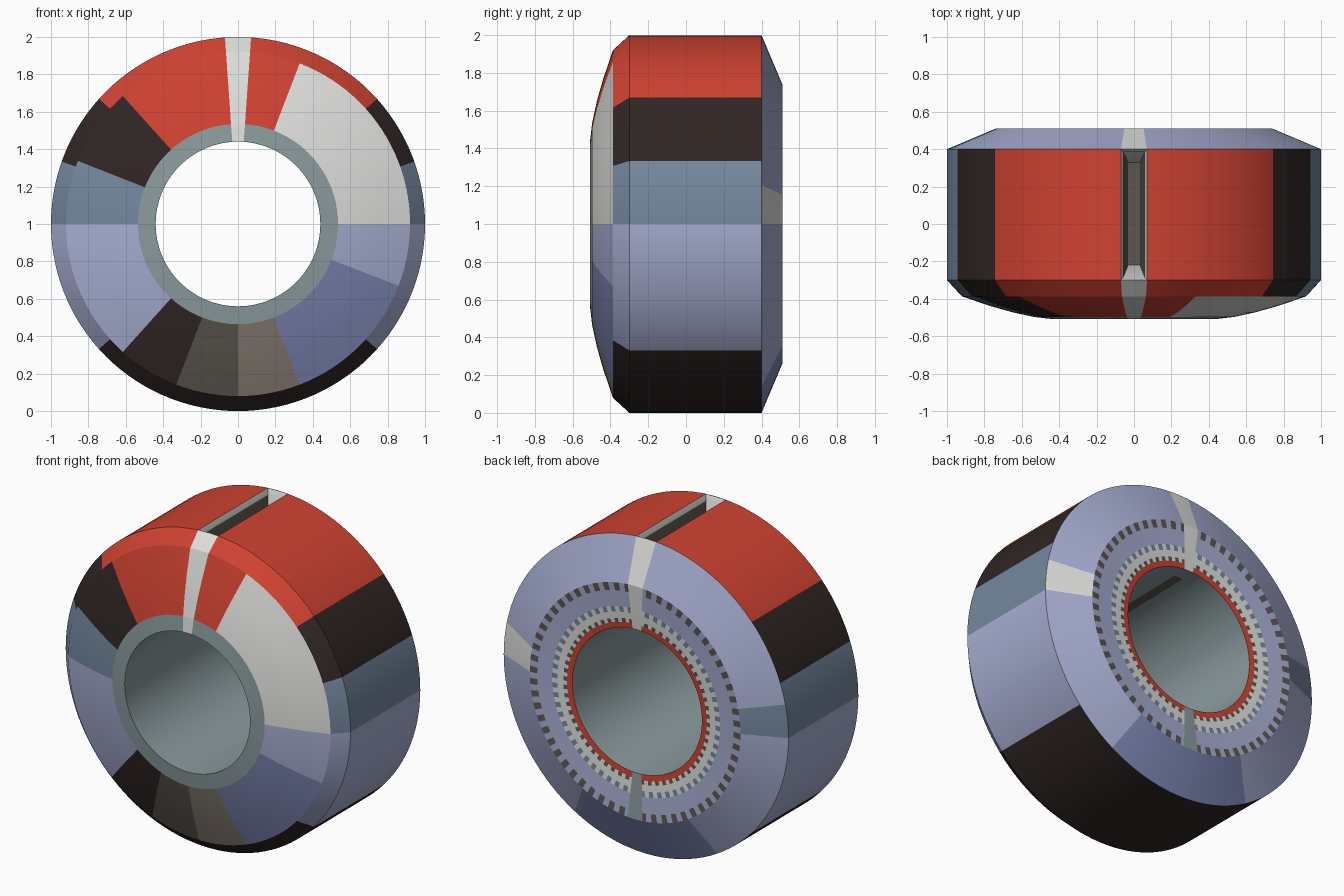
import bpy, bmesh, math
from mathutils import Vector

if "Cube" in bpy.data.objects:
    bpy.data.objects.remove(bpy.data.objects["Cube"])

# Flat colours, given as sRGB bytes and converted to linear
PALETTE = {
    "red": (207, 66, 50), "dark_brown": (48, 38, 36), "slate": (116, 136, 158),
    "lavender": (167, 174, 210), "pale_grey": (222, 222, 220), "grey_teal": (139, 155, 158),
    "taupe": (135, 124, 114), "dark_taupe": (92, 86, 78), "blue": (122, 132, 176),
}


def lin(c):
    c /= 255
    return c / 12.92 if c <= 0.04045 else ((c + 0.055) / 1.055) ** 2.4


MATS = {}
for key, rgb in PALETTE.items():
    m = bpy.data.materials.new(key)
    m.diffuse_color = (*[lin(c) for c in rgb], 1)
    m.use_nodes = True
    m.node_tree.nodes["Principled BSDF"].inputs["Base Color"].default_value = m.diffuse_color
    MATS[key] = m

# Angular divisions: every 3 degrees plus the colour boundaries
BREAKS = [0, 12, 19.5, 42, 69, 86, 94, 132, 138, 158.5, 160.5, 168, 180, 222, 228, 240,
          249, 266, 270, 274, 291, 300, 318, 339]
ANGLES = sorted(set(float(a) for a in list(range(0, 360, 3)) + BREAKS))


def pt(r, y, deg):
    a = math.radians(deg)
    return Vector((r * math.cos(a), y, 1 + r * math.sin(a)))


def finish(name, bm, used):
    me = bpy.data.meshes.new(name)
    bm.to_mesh(me)
    bm.free()
    for key in used:
        me.materials.append(MATS[key])
    ob = bpy.data.objects.new(name, me)
    bpy.context.collection.objects.link(ob)
    bpy.context.view_layer.objects.active = ob
    ob.select_set(True)
    bpy.ops.object.shade_smooth_by_angle(angle=math.radians(20))
    ob.select_set(False)
    return ob


def ring(name, profile, rule):
    """Spin (radius, y) points round the y axis; rule(row, angle) gives a colour or None for a gap."""
    bm = bmesh.new()
    used = []
    n = len(ANGLES)
    grid = [[bm.verts.new(pt(r, y, a)) for a in ANGLES] for r, y in profile]
    for i in range(len(profile) - 1):
        for j in range(n):
            k = (j + 1) % n
            mid = (ANGLES[j] + (ANGLES[k] if k else 360)) / 2
            col = rule(i, mid)
            if col is None:
                continue
            if col not in used:
                used.append(col)
            f = bm.faces.new((grid[i][j], grid[i + 1][j], grid[i + 1][k], grid[i][k]))
            f.material_index = used.index(col)
    return finish(name, bm, used)


def in_slot(a):
    return 86 < a < 94


def by_height(a):
    h = math.sin(math.radians(a))
    for limit, col in ((0.668, "red"), (0.333, "dark_brown"), (0, "slate"), (-0.668, "lavender")):
        if h > limit:
            return col
    return "dark_brown"


# Front collar around the hole
ring("front_collar", [(0.44, -0.508), (0.535, -0.497)],
     lambda i, a: "pale_grey" if in_slot(a) else "grey_teal")

# Front cone, painted in wedges
WEDGES = [(69, "pale_grey"), (132, "red"), (158.5, "dark_brown"), (180, "slate"), (228, "lavender"),
          (249, "dark_brown"), (270, "dark_taupe"), (291, "taupe"), (339, "blue"), (360, "lavender")]


def front_rule(i, a):
    if in_slot(a):
        return "pale_grey"
    return next(col for end, col in WEDGES if a < end)


ring("front_cone", [(0.535, -0.497), (0.65, -0.472), (0.77, -0.438), (0.92, -0.387)], front_rule)

# Bevel and outer tread, striped by height, open at the slot
ring("front_bevel", [(0.92, -0.387), (1, -0.3)],
     lambda i, a: "pale_grey" if in_slot(a) else by_height(a))
ring("outer_band", [(1, -0.3), (1, 0.4)], lambda i, a: None if in_slot(a) else by_height(a))


# Back cone with a few coloured wedges
def back_rule(i, a):
    if in_slot(a) or a < 12:
        return "pale_grey"
    if 168 < a < 180:
        return "slate"
    return "blue" if 240 < a < 300 else "lavender"


ring("back_cone", [(1, 0.4), (0.74, 0.51)], back_rule)


# Back plate with rings of small alternating marks
def plate_rule(i, a):
    if in_slot(a):
        return "pale_grey"
    if 266 < a < 274:
        return "grey_teal"
    odd = int(a // 3) % 2
    pairs = [("dark_taupe", "lavender"), ("lavender", "lavender"), ("slate", "pale_grey"),
             ("pale_grey", "pale_grey"), ("dark_taupe", "pale_grey"), ("red", "red")]
    return pairs[i][odd]


ring("back_plate", [(0.74, 0.51), (0.69, 0.507), (0.59, 0.5), (0.555, 0.498), (0.515, 0.495),
                    (0.49, 0.493), (0.455, 0.49)], plate_rule)

# Bore wall, with the slot floor as a darker strip
ring("bore", [(0.455, 0.49), (0.453, 0.4), (0.442, -0.3), (0.44, -0.508)],
     lambda i, a: "dark_taupe" if i == 1 and in_slot(a) else "grey_teal")

# Slot in the top: radial walls with a pale lip, sloping ends, floor
bm = bmesh.new()
used = ["dark_taupe", "pale_grey"]
R = [0.46, 0.965, 1.0]
Y0 = [-0.22, -0.285, -0.3]
Y1 = [0.33, 0.385, 0.4]


def quad(points, mat):
    bm.faces.new([bm.verts.new(p) for p in points]).material_index = mat


for k in range(2):
    lip = k == 1
    hi, lo = k + 1, k
    for s in (-1, 1):
        a_lo, a_hi = 90 + s * (3.4 if k else 3.9), 90 + s * (4.0 if k else 3.4)
        q = [pt(R[lo], Y0[lo], a_lo), pt(R[lo], Y1[lo], a_lo),
             pt(R[hi], Y1[hi], a_hi), pt(R[hi], Y0[hi], a_hi)]
        quad(q if s > 0 else q[::-1], int(lip))
    w_lo, w_hi = (3.4, 4.0) if k else (3.9, 3.4)
    for ys, flip in ((Y0, False), (Y1, True)):
        q = [pt(R[lo], ys[lo], 90 - w_lo), pt(R[lo], ys[lo], 90 + w_lo),
             pt(R[hi], ys[hi], 90 + w_hi), pt(R[hi], ys[hi], 90 - w_hi)]
        quad(q if flip else q[::-1], 1)
quad([pt(R[0], Y0[0], 86.1), pt(R[0], Y1[0], 86.1), pt(R[0], Y1[0], 93.9), pt(R[0], Y0[0], 93.9)], 0)
bmesh.ops.remove_doubles(bm, verts=bm.verts, dist=0.0005)
finish("top_slot", bm, used)
